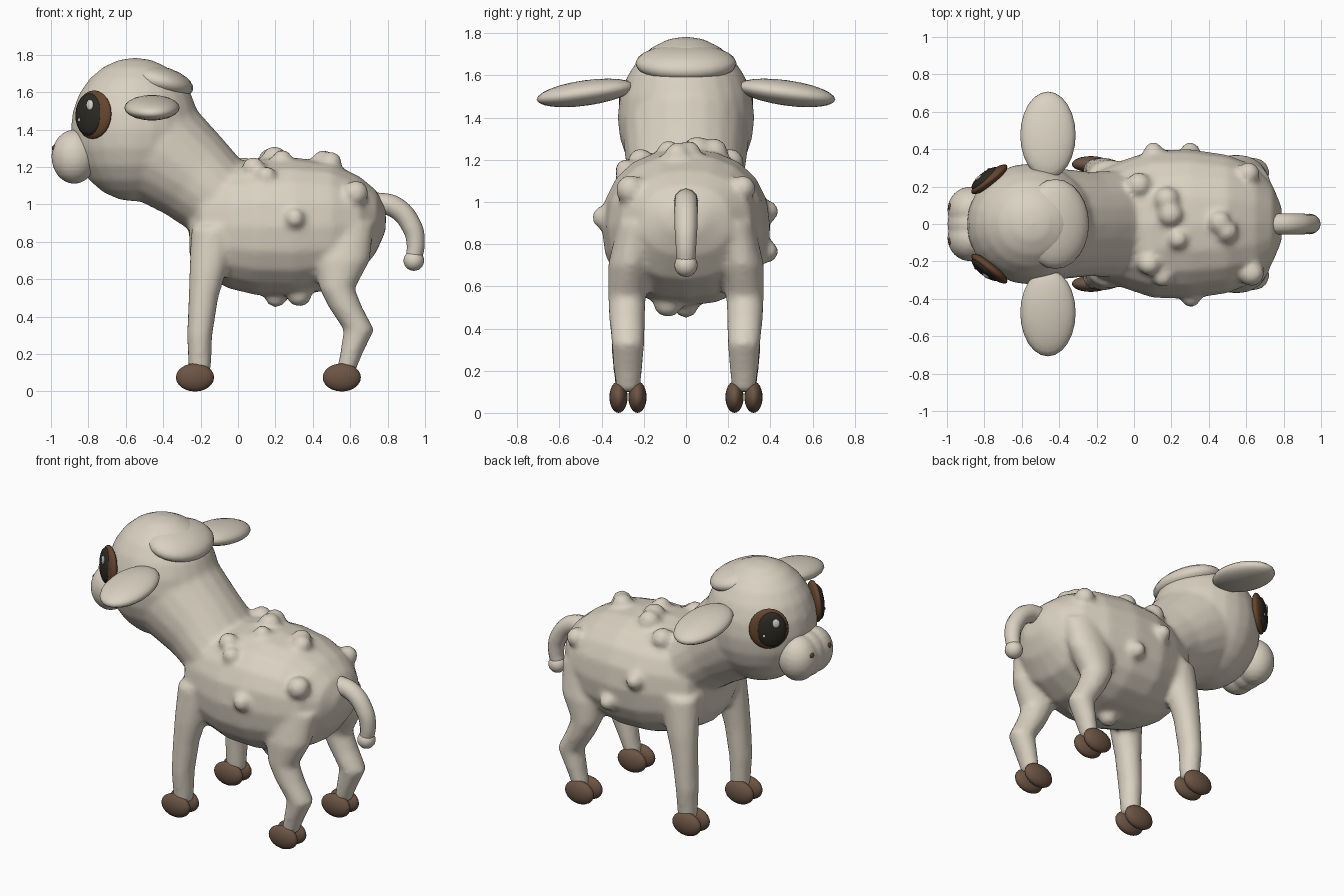
import bpy, bmesh, math
from mathutils import Vector, Matrix
from mathutils.bvhtree import BVHTree

cube = bpy.data.objects.get("Cube")
if cube:
    bpy.data.objects.remove(cube)


def material(name, rgb):
    m = bpy.data.materials.new(name)
    m.use_nodes = True
    m.diffuse_color = (*rgb, 1)
    m.node_tree.nodes["Principled BSDF"].inputs["Base Color"].default_value = (*rgb, 1)
    return m


wool = material("cream wool", (0.7, 0.64, 0.535))
hoof_brown = material("hoof brown", (0.15, 0.09, 0.058))
eye_brown = material("eye brown", (0.13, 0.06, 0.028))
pupil_black = material("pupil black", (0.025, 0.023, 0.017))
shine_white = material("eye shine", (0.7, 0.7, 0.66))


def finish(bm, name, mat):
    mesh = bpy.data.meshes.new(name)
    bmesh.ops.recalc_face_normals(bm, faces=bm.faces)
    for f in bm.faces:
        f.smooth = True
    bm.to_mesh(mesh)
    bm.free()
    obj = bpy.data.objects.new(name, mesh)
    mesh.materials.append(mat)
    bpy.context.collection.objects.link(obj)
    return obj


def fuse(obj, voxel, passes):
    """Merge overlapping volumes into one softened skin."""
    remesh = obj.modifiers.new("fuse", 'REMESH')
    remesh.mode = 'VOXEL'
    remesh.voxel_size = voxel
    remesh.use_smooth_shade = True
    soften = obj.modifiers.new("soften", 'SMOOTH')
    soften.factor = .5
    soften.iterations = passes


def blob(bm, loc, size, rot=Matrix.Identity(4), seg=24):
    mat = Matrix.Translation(loc) @ rot @ Matrix.Diagonal((*size, 1))
    bmesh.ops.create_uvsphere(bm, u_segments=seg, v_segments=seg // 2, radius=1, matrix=mat)


def ellipsoid(name, loc, size, mat, rot=Matrix.Identity(4)):
    bm = bmesh.new()
    blob(bm, loc, size, rot)
    return finish(bm, name, mat)


def loft(bm, rings, angle, power=1.0, n=20):
    """Skin rings (x, y, z, radius along the angle, radius along y), capped."""
    u = Vector((math.cos(angle), 0, math.sin(angle)))
    v = Vector((0, 1, 0))
    shape = lambda t: math.copysign(abs(t) ** power, t)
    loops = []
    for x, y, z, ru, rv in rings:
        loop = []
        for i in range(n):
            a = math.tau * i / n
            p = Vector((x, y, z)) + u * ru * shape(math.cos(a)) + v * rv * shape(math.sin(a))
            loop.append(bm.verts.new(p))
        loops.append(loop)
    for a, b in zip(loops, loops[1:]):
        for i in range(n):
            j = (i + 1) % n
            bm.faces.new((a[i], a[j], b[j], b[i]))
    bm.faces.new(loops[0])
    bm.faces.new(loops[-1])


# Torso
body = bmesh.new()
loft(body, [(-.26, 0, .88, .15, .17), (-.2, 0, .9, .27, .28), (-.05, 0, .885, .335, .345),
            (.1, 0, .88, .365, .395), (.3, 0, .88, .372, .4), (.5, 0, .885, .34, .37),
            (.65, 0, .89, .26, .31), (.74, 0, .91, .165, .21), (.79, 0, .92, .06, .09)],
     math.pi / 2, power=.88)

# Wool tufts, snapped to the torso
bmesh.ops.recalc_face_normals(body, faces=body.faces)
tree = BVHTree.FromBMesh(body)
tufts = [(.32, -.5, .94), (.07, -.24, 1.25), (.19, .07, 1.4), (.23, -.1, 1.4), (.52, -.06, 1.4),
         (.0, .26, 1.3), (.1, .5, .97), (.64, .32, 1.1), (.66, -.32, 1.1), (.15, -.33, 1.2),
         (.2, 0, .4), (.35, -.1, .4), (.3, .5, .75), (.48, .03, 1.4), (.17, .15, 1.4)]
for i, point in enumerate(tufts):
    spot, normal, _, _ = tree.find_nearest(Vector(point))
    r = .055 + .008 * (i % 3)
    blob(body, spot, (r, r, r), seg=12)

# Neck and head
loft(body, [(-.43, 0, 1.3, .3, .3), (-.24, 0, 1.155, .255, .28), (-.03, 0, .97, .215, .29)],
     math.radians(54))
blob(body, (-.55, 0, 1.4), (.345, .325, .385))

# Legs
for s in (-1, 1):
    loft(body, [(-.205, s * .275, .1, .06, .058), (-.205, s * .28, .3, .068, .075),
                (-.185, s * .275, .5, .08, .08), (-.16, s * .265, .65, .1, .09),
                (-.12, s * .24, .88, .13, .1)], 0)
    loft(body, [(.575, s * .275, .1, .05, .055), (.605, s * .275, .2, .06, .068),
                (.647, s * .275, .33, .082, .078), (.575, s * .28, .45, .09, .085),
                (.53, s * .28, .55, .095, .09), (.555, s * .265, .7, .15, .105),
                (.58, s * .225, .9, .15, .1)], 0)
fuse(finish(body, "body", wool), .018, 5)

# Forelock
ellipsoid("forelock", (-.42, 0, 1.657), (.185, .24, .083), wool, Matrix.Rotation(math.radians(14), 4, 'Y'))

# Muzzle
muzzle = bmesh.new()
for y in (-.075, 0, .075):
    blob(muzzle, (-.876, y, 1.255), (.122, .125, .145))
fuse(finish(muzzle, "muzzle", wool), .012, 4)

for side, s in (("near", -1), ("far", 1)):
    # Ears and nostrils
    ellipsoid(side + "_ear", (-.46, s * .475, 1.517), (.148, .235, .06), wool,
              Matrix.Rotation(math.radians(-8 * s), 4, 'X'))
    ellipsoid(side + "_nostril", (-.98, s * .09, 1.3), (.015, .022, .018), eye_brown)

    # Eyes
    facing = Vector((-.62, s * .78, .05)).normalized()
    turn = facing.to_track_quat('Z', 'Y')
    centre = Vector((-.77, s * .235, 1.48))

    def eye_part(name, offset, size, mat):
        ellipsoid(side + name, centre + turn @ Vector(offset), size, mat, turn.to_matrix().to_4x4())

    f = s * .015
    eye_part("_eye_rim", (0, 0, .005), (.12, .13, .035), eye_brown)
    eye_part("_pupil", (f, 0, .022), (.09, .113, .033), pupil_black)
    eye_part("_large_shine", (f + .025, .05, .05), (.022, .028, .008), shine_white)
    eye_part("_small_shine", (f - .045, -.03, .047), (.009, .01, .007), shine_white)

    # Cloven hooves
    for end, x in (("front", -.23), ("hind", .555)):
        hooves = bmesh.new()
        for y in (.23, .32):
            blob(hooves, (x, s * y, .075), (.102, .043, .075))
        finish(hooves, side + "_" + end + "_hooves", hoof_brown)

# Tail
curve = bpy.data.curves.new("tail", 'CURVE')
curve.dimensions = '3D'
curve.bevel_depth = .057
curve.bevel_resolution = 4
curve.use_fill_caps = True
spline = curve.splines.new('BEZIER')
path = [(.72, 1.01, 1.0), (.84, .985, 1.0), (.93, .88, .95), (.95, .79, .85), (.94, .71, .75)]
spline.bezier_points.add(len(path) - 1)
for p, (x, z, r) in zip(spline.bezier_points, path):
    p.co = (x, 0, z)
    p.radius = r
    p.handle_left_type = p.handle_right_type = 'AUTO'
curve.materials.append(wool)
bpy.context.collection.objects.link(bpy.data.objects.new("tail", curve))
ellipsoid("tail_tip", (.94, 0, .7), (.055, .055, .055), wool)
